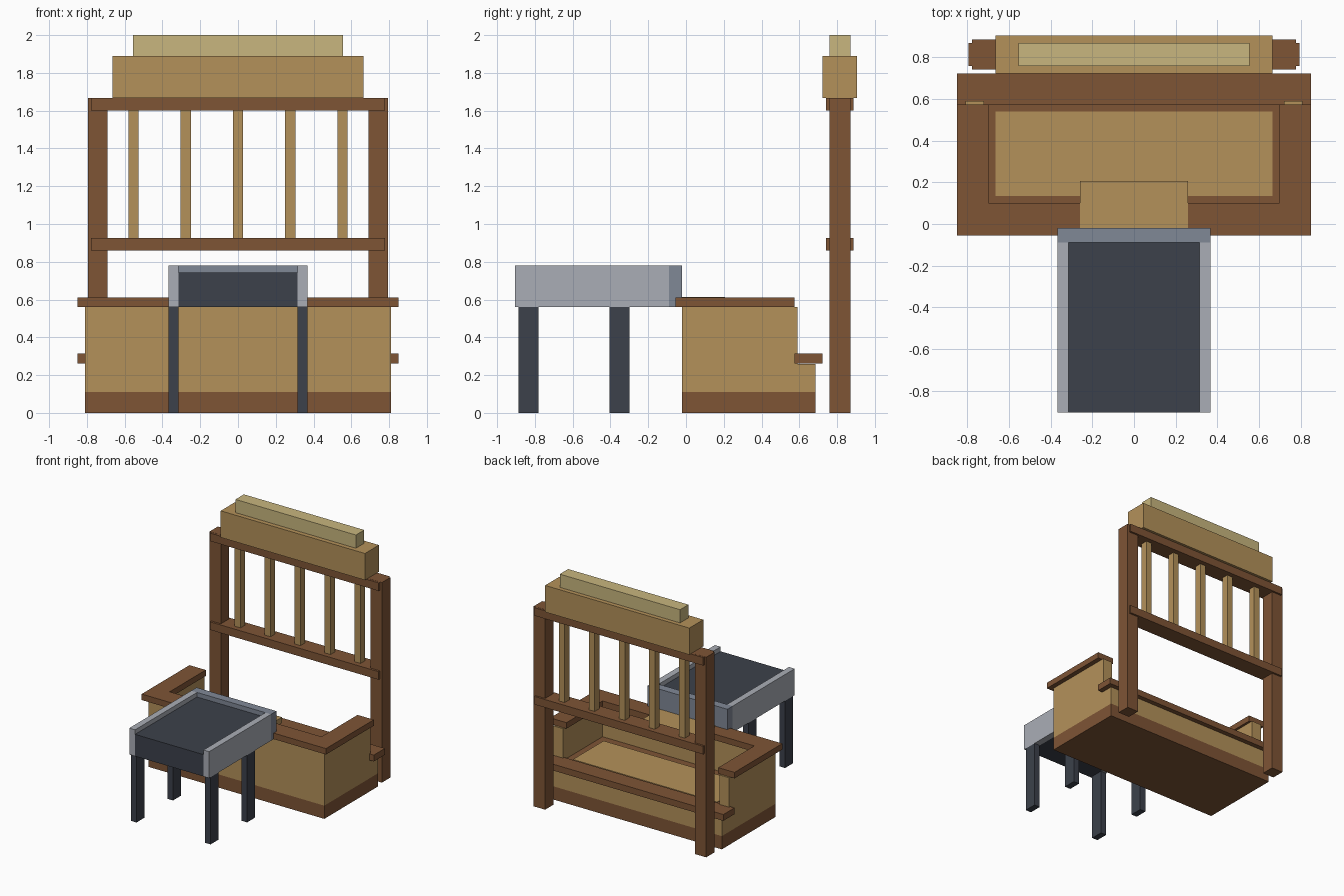
import bpy
import bmesh

old = bpy.data.objects.get("Cube")
if old:
    bpy.data.objects.remove(old, do_unlink=True)


def material(name, r, g, b):
    m = bpy.data.materials.new(name)
    m.use_nodes = True
    m.diffuse_color = (r, g, b, 1)
    m.node_tree.nodes["Principled BSDF"].inputs["Base Color"].default_value = (r, g, b, 1)
    return m


tan = material("tan_wood", 0.456, 0.283, 0.102)
brown = material("brown_wood", 0.209, 0.089, 0.036)
straw = material("straw_wood", 0.578, 0.468, 0.209)
light = material("light_grey", 0.402, 0.423, 0.468)
steel = material("steel_grey", 0.216, 0.246, 0.305)
dark = material("dark_slate", 0.045, 0.053, 0.07)


def finish(name, bm, mat):
    mesh = bpy.data.meshes.new(name)
    bm.to_mesh(mesh)
    bm.free()
    mesh.materials.append(mat)
    obj = bpy.data.objects.new(name, mesh)
    bpy.context.collection.objects.link(obj)
    return obj


def box(name, mat, x, y, z):
    """Box from (low, high) pairs on each axis."""
    bm = bmesh.new()
    bmesh.ops.create_cube(bm, size=1)
    for v in bm.verts:
        v.co = [r[0] if c < 0 else r[1] for c, r in zip(v.co, (x, y, z))]
    return finish(name, bm, mat)


def wide(name, mat, half, y, z):
    return box(name, mat, (-half, half), y, z)


def pair(name, mat, x, y, z):
    box("left_" + name, mat, x, y, z)
    box("right_" + name, mat, (-x[1], -x[0]), y, z)


def prism(name, mat, outline, z):
    """Vertical extrusion of a flat outline."""
    bm = bmesh.new()
    face = bm.faces.new([bm.verts.new((px, py, z[0])) for px, py in outline])
    top = bmesh.ops.extrude_face_region(bm, geom=[face])["geom"]
    for v in top:
        if isinstance(v, bmesh.types.BMVert):
            v.co.z = z[1]
    bmesh.ops.recalc_face_normals(bm, faces=bm.faces)
    return finish(name, bm, mat)


# Counter body: plinth, lower block, walls and sunken floor
wide("plinth", brown, 0.81, (-0.02, 0.685), (0, 0.11))
wide("lower_block", tan, 0.81, (-0.02, 0.685), (0.11, 0.26))
walls = [(0.81, 0.59), (0.81, -0.02), (-0.81, -0.02), (-0.81, 0.59),
         (-0.72, 0.59), (-0.72, 0.07), (0.72, 0.07), (0.72, 0.59)]
prism("counter_walls", tan, walls, (0.26, 0.56))
wide("floor_border", brown, 0.72, (0.07, 0.58), (0.26, 0.295))
wide("floor_panel", tan, 0.665, (0.135, 0.54), (0.295, 0.3))
wide("back_shelf", brown, 0.85, (0.575, 0.722), (0.262, 0.315))

# Counter top with a tan tray set into its middle
rim = [(0.85, 0.575), (0.85, -0.055), (-0.85, -0.055), (-0.85, 0.575),
       (-0.70, 0.575), (-0.70, 0.10), (0.70, 0.10), (0.70, 0.575)]
prism("counter_top", brown, rim, (0.56, 0.61))
wide("counter_tray", tan, 0.26, (-0.05, 0.207), (0.565, 0.614))

# Rear frame with rails and slats
pair("post", brown, (0.69, 0.795), (0.76, 0.87), (0, 1.668))
for label, low in (("lower", 0.86), ("upper", 1.6)):
    wide(label + "_rail", brown, 0.778, (0.742, 0.886), (low, low + 0.067))
for i in range(5):
    cx = (i - 2) * 0.277
    box(f"slat_{i + 1}", tan, (cx - 0.027, cx + 0.027), (0.785, 0.845), (0.925, 1.6))

# Stepped header
wide("header_board", tan, 0.665, (0.722, 0.906), (1.668, 1.89))
wide("header_cap", straw, 0.555, (0.76, 0.87), (1.89, 2.0))

# Front table with raised sides
wide("table_bed", dark, 0.315, (-0.906, -0.09), (0.56, 0.742))
pair("table_side", light, (0.315, 0.368), (-0.906, -0.09), (0.56, 0.78))
wide("table_back", steel, 0.368, (-0.09, -0.02), (0.56, 0.78))
for label, y in (("front_leg", -0.887), ("rear_leg", -0.406)):
    pair(label, dark, (0.315, 0.368), (y, y + 0.107), (0, 0.56))
